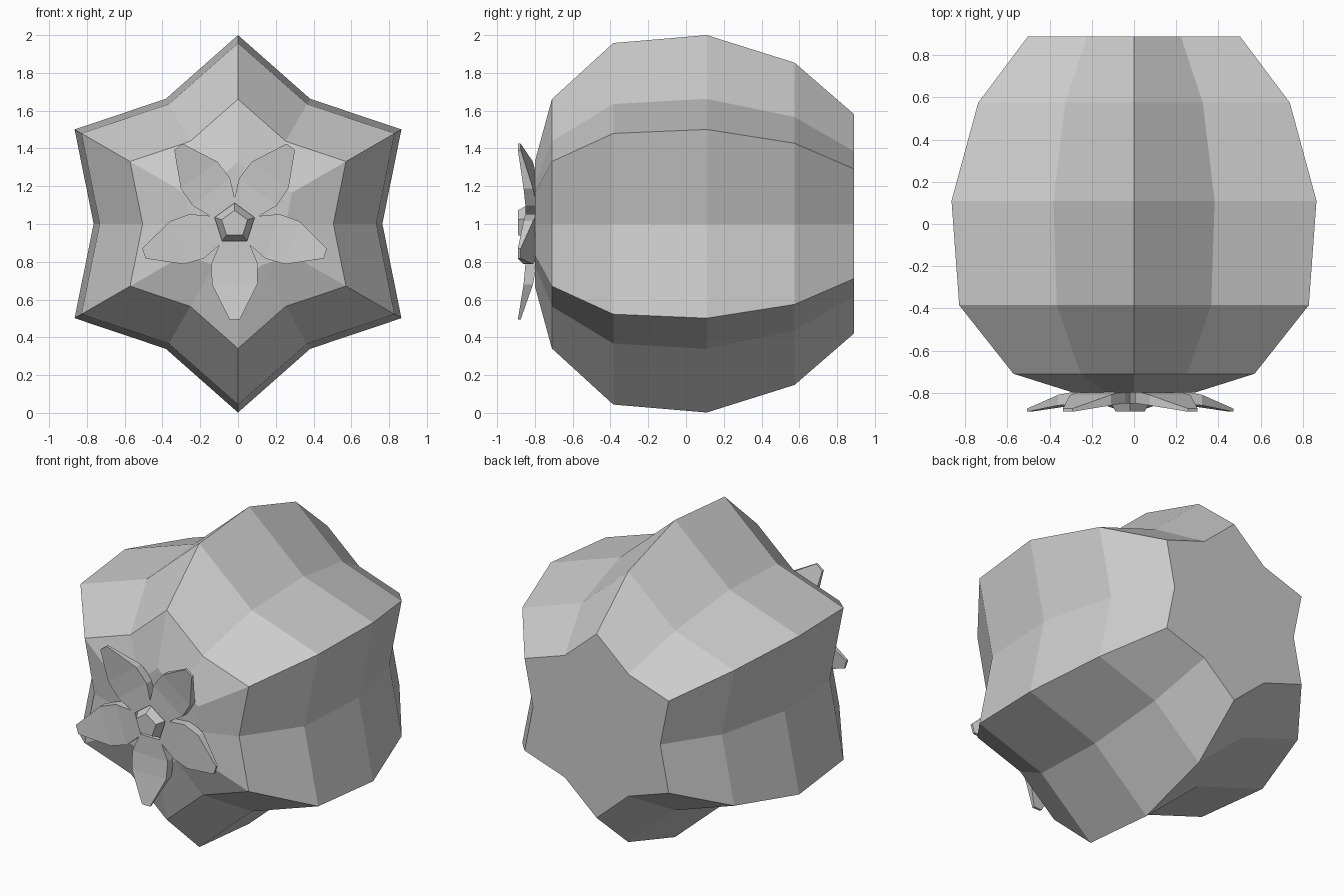
import bpy, bmesh
from math import sin, cos, pi, radians

if "Cube" in bpy.data.objects:
    bpy.data.objects.remove(bpy.data.objects["Cube"])

CZ = 1.001      # height of the body axis
FX = -0.018     # sideways centre of the flower


def loft(bm, rings):
    """Skin a list of equal-length closed rings and cap both ends."""
    vs = [[bm.verts.new(p) for p in ring] for ring in rings]
    n = len(vs[0])
    for a, b in zip(vs, vs[1:]):
        for i in range(n):
            j = (i + 1) % n
            bm.faces.new((a[i], a[j], b[j], b[i]))
    bm.faces.new(vs[0][::-1])
    bm.faces.new(vs[-1])


def make(name, parts):
    bm = bmesh.new()
    for rings in parts:
        loft(bm, rings)
    bmesh.ops.recalc_face_normals(bm, faces=bm.faces)
    me = bpy.data.meshes.new(name)
    bm.to_mesh(me)
    bm.free()
    ob = bpy.data.objects.new(name, me)
    bpy.context.collection.objects.link(ob)
    return ob


# Ribbed body: six-pointed star sections along y
def star(y, r):
    return [(r * k * cos(a), y, CZ + r * k * sin(a))
            for i in range(12)
            for a, k in [(pi / 2 + i * pi / 6, 1 if i % 2 == 0 else 0.765)]]


profile = [(-0.80, 0.33), (-0.71, 0.66), (-0.385, 0.957),
           (0.11, 0.999), (0.575, 0.853), (0.89, 0.58)]
make("ribbed_body", [[star(y, r) for y, r in profile]])


# Flower centre: tapered pentagon
def pentagon(y, r):
    return [(FX + r * cos(a), y, 1 + r * sin(a))
            for a in (pi / 2 + i * 2 * pi / 5 for i in range(5))]


make("flower_centre", [[pentagon(-0.79, 0.127), pentagon(-0.89, 0.072)]])

# Petals: distance from centre, half width, front y, back y
rows = [(0.09, 0.072, -0.85, -0.79), (0.21, 0.123, -0.85, -0.79),
        (0.32, 0.120, -0.86, -0.81), (0.505, 0.028, -0.89, -0.875)]


def petal(angle):
    c, s = cos(angle), sin(angle)
    return [[(FX + d * c - w * s, y, 1 + d * s + w * c)
             for w, y in ((-hw, yf), (hw, yf), (hw, yb), (-hw, yb))]
            for d, hw, yf, yb in rows]


make("flower_petals", [petal(radians(-90 + 72 * i)) for i in range(5)])
